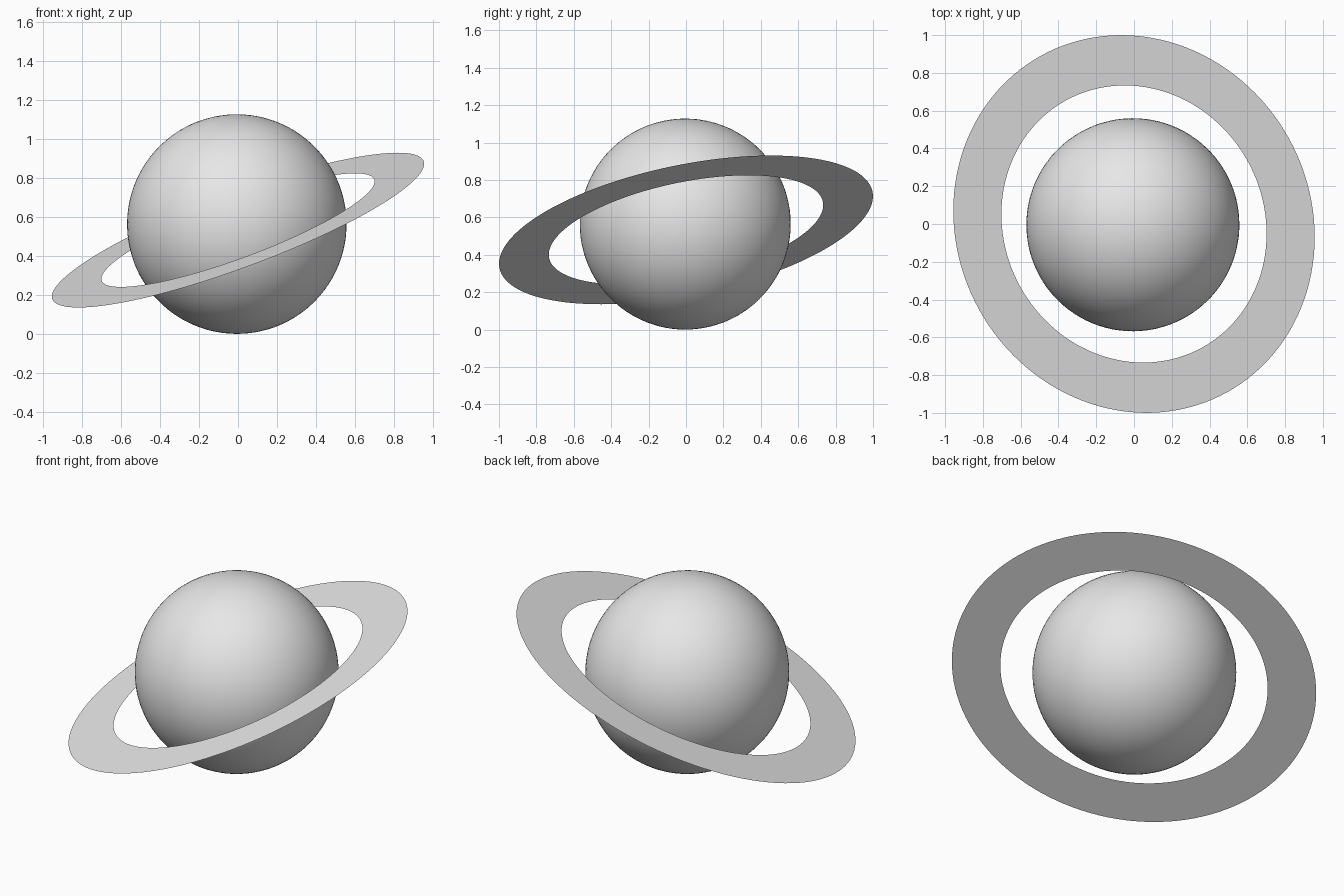
import bpy
import bmesh
import math
from mathutils import Vector

cube = bpy.data.objects.get("Cube")
if cube:
    bpy.data.objects.remove(cube, do_unlink=True)

# One plain grey for the whole model
grey = bpy.data.materials.new("light_grey")
grey.use_nodes = True
grey.diffuse_color = (0.8, 0.8, 0.8, 1)
grey.node_tree.nodes["Principled BSDF"].inputs["Base Color"].default_value = (0.8, 0.8, 0.8, 1)

# Tilted axis shared by the globe and its ring
axis = Vector((-0.342, -0.189, 0.921)).normalized()
tilt = axis.to_track_quat('Z', 'Y')


def add_part(name, bm, location):
    mesh = bpy.data.meshes.new(name)
    bm.to_mesh(mesh)
    bm.free()
    mesh.materials.append(grey)
    obj = bpy.data.objects.new(name, mesh)
    bpy.context.collection.objects.link(obj)
    obj.location = location
    obj.rotation_mode = 'QUATERNION'
    obj.rotation_quaternion = tilt
    return obj


# Globe: smooth sphere resting on the ground
bm = bmesh.new()
bmesh.ops.create_uvsphere(bm, u_segments=96, v_segments=48, radius=0.564)
for face in bm.faces:
    face.smooth = True
add_part("planet_globe", bm, (-0.006, -0.004, 0.564))

# Ring: flat annulus, a single sheet facing along the axis
SEGMENTS = 128
bm = bmesh.new()
inner, outer = [
    [bm.verts.new((r * math.cos(2 * math.pi * i / SEGMENTS),
                   r * math.sin(2 * math.pi * i / SEGMENTS), 0))
     for i in range(SEGMENTS)]
    for r in (0.747, 1.018)]
for i in range(SEGMENTS):
    j = (i + 1) % SEGMENTS
    bm.faces.new((inner[i], outer[i], outer[j], inner[j]))
add_part("planet_ring", bm, (0, 0, 0.533))
